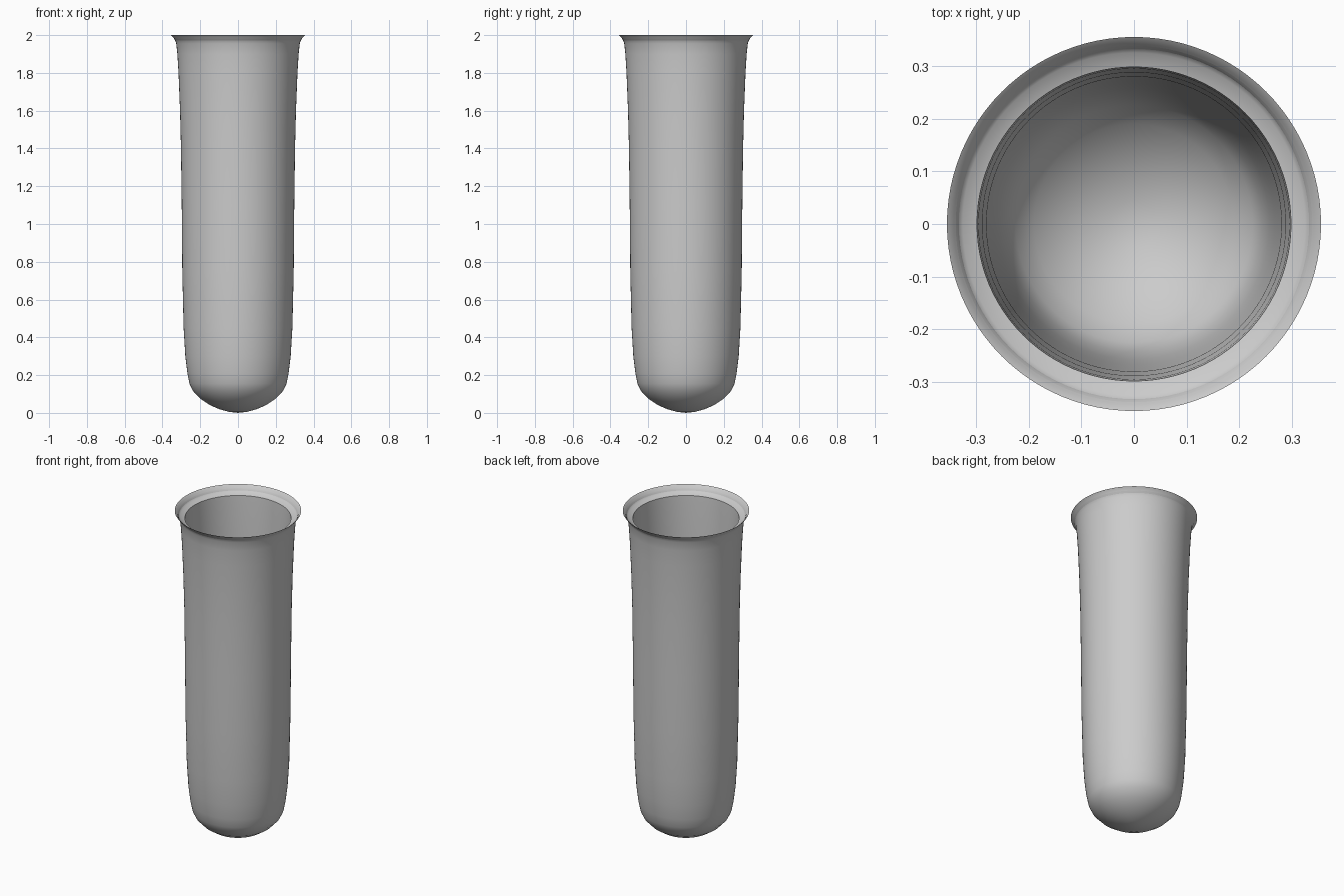
import bpy, bmesh, math

if "Cube" in bpy.data.objects:
    bpy.data.objects.remove(bpy.data.objects["Cube"])

SEGMENTS = 96

# Outer wall from the bottom pole to the flared lip, then the inner wall down again
outer = [(0, 0.0), (0.05, 0.006), (0.1, 0.02), (0.15, 0.042), (0.2, 0.075),
         (0.24, 0.118), (0.257, 0.155), (0.268, 0.21), (0.279, 0.3),
         (0.288, 0.45), (0.295, 0.75), (0.298, 1.1), (0.302, 1.4),
         (0.307, 1.6), (0.315, 1.8), (0.321, 1.9), (0.327, 1.955),
         (0.335, 1.978), (0.355, 2.0)]
inner = [(0.342, 1.99), (0.334, 1.972), (0.325, 1.964), (0.298, 1.955),
         (0.295, 1.9), (0.288, 1.7), (0.28, 1.35), (0.275, 0.9),
         (0.267, 0.5), (0.257, 0.3), (0.243, 0.2), (0.225, 0.155),
         (0.19, 0.115), (0.14, 0.075), (0.09, 0.05), (0.045, 0.036), (0, 0.03)]


def lathe(name, profile, material):
    bm = bmesh.new()
    rings = []
    for r, z in profile:
        count = SEGMENTS if r > 0 else 1
        rings.append([bm.verts.new((r * math.cos(2 * math.pi * i / SEGMENTS),
                                    r * math.sin(2 * math.pi * i / SEGMENTS), z))
                      for i in range(count)])
    for a, b in zip(rings, rings[1:]):
        for i in range(SEGMENTS):
            j = (i + 1) % SEGMENTS
            quad = [a[i % len(a)], a[j % len(a)], b[j % len(b)], b[i % len(b)]]
            bm.faces.new(list(dict.fromkeys(quad)))
    bmesh.ops.recalc_face_normals(bm, faces=bm.faces)
    mesh = bpy.data.meshes.new(name)
    bm.to_mesh(mesh)
    bm.free()
    mesh.materials.append(material)
    obj = bpy.data.objects.new(name, mesh)
    bpy.context.collection.objects.link(obj)
    bpy.context.view_layer.objects.active = obj
    obj.select_set(True)
    bpy.ops.object.shade_smooth_by_angle(angle=math.radians(45))
    return obj


grey = bpy.data.materials.new("light grey")
grey.diffuse_color = (0.6, 0.6, 0.6, 1)
grey.use_nodes = True
grey.node_tree.nodes["Principled BSDF"].inputs["Base Color"].default_value = grey.diffuse_color

# Round-bottomed tube with a flared lip
lathe("tube", outer + inner, grey)
